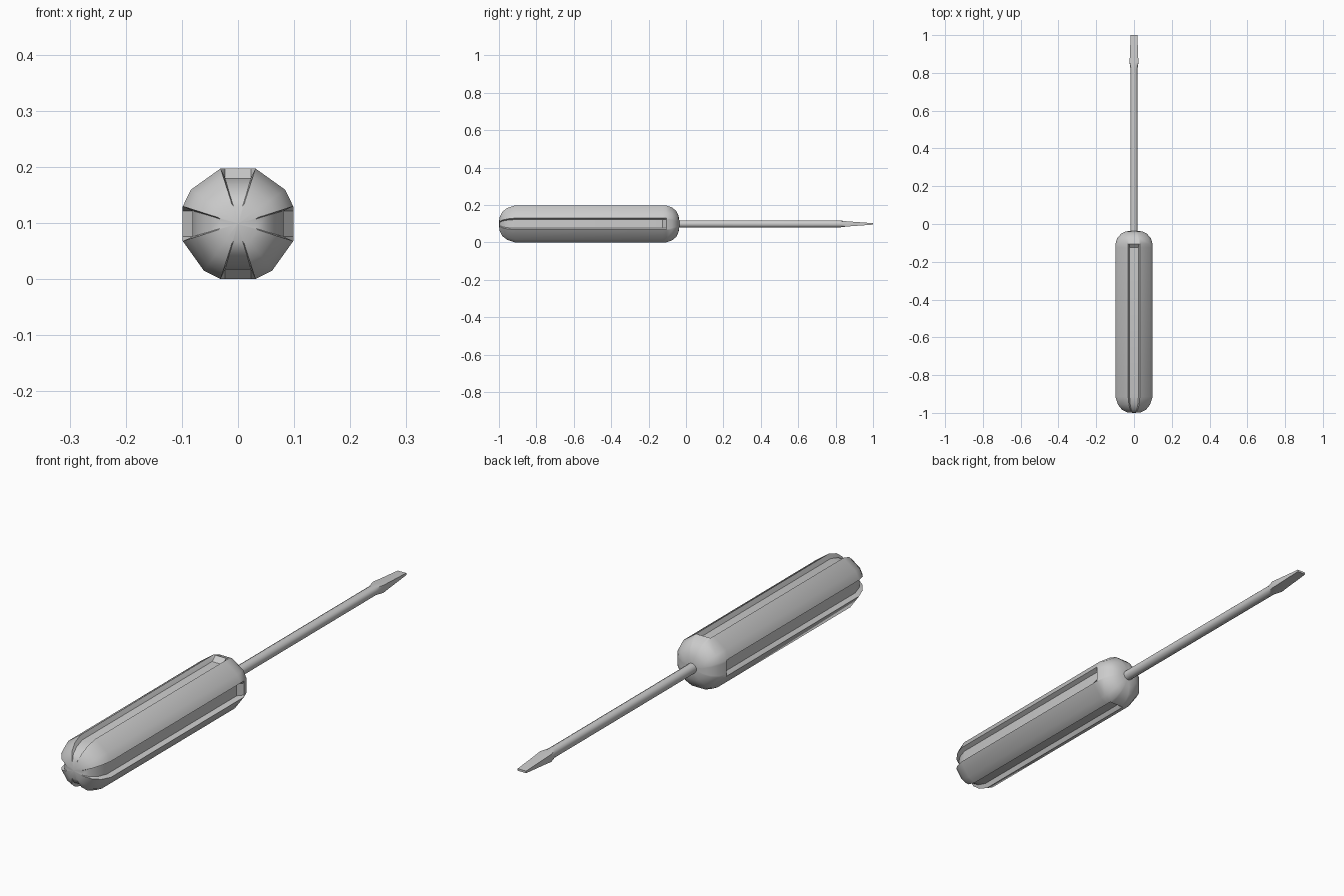
import bpy, bmesh, math

if "Cube" in bpy.data.objects:
    bpy.data.objects.remove(bpy.data.objects["Cube"])

CZ = 0.0985  # height of the long axis


def loft(name, rings, angle):
    """Skin a list of rings (each a list of x, y, z) and cap both ends."""
    bm = bmesh.new()
    loops = [[bm.verts.new(p) for p in ring] for ring in rings]
    n = len(loops[0])
    for a, b in zip(loops, loops[1:]):
        for i in range(n):
            j = (i + 1) % n
            bm.faces.new((a[i], a[j], b[j], b[i]))
    bm.faces.new(loops[0])
    bm.faces.new(loops[-1])
    bmesh.ops.recalc_face_normals(bm, faces=bm.faces)
    mesh = bpy.data.meshes.new(name)
    bm.to_mesh(mesh)
    bm.free()
    obj = bpy.data.objects.new(name, mesh)
    bpy.context.collection.objects.link(obj)
    bpy.ops.object.select_all(action='DESELECT')
    obj.select_set(True)
    bpy.context.view_layer.objects.active = obj
    bpy.ops.object.shade_smooth_by_angle(angle=math.radians(angle))
    return obj


# Handle: faceted section with four grooves, domed at both ends
def handle_ring(y, s, groove):
    r = 0.1035
    ridge = [36, 144, 234, 306]  # single facet corner between grooves
    pts = []
    for k in range(4):
        floor = 0.0985 - 0.017 * groove
        t = math.radians(90 * k)
        for d, w in ((0.0985, -0.031), (floor, -0.023), (floor, 0.023), (0.0985, 0.031)):
            pts.append((d * math.cos(t) - w * math.sin(t), d * math.sin(t) + w * math.cos(t)))
        a = math.radians(ridge[k])
        pts.append((r * math.cos(a), r * math.sin(a)))
    return [(x * s, y, CZ + z * s) for x, z in pts]


handle_profile = [
    (-1.0, 0.03, 0), (-0.997, 0.36, 0.6), (-0.982, 0.66, 1), (-0.955, 0.87, 1),
    (-0.915, 1, 1), (-0.125, 1, 1), (-0.105, 1, 0), (-0.075, 0.9, 0),
    (-0.052, 0.7, 0), (-0.04, 0.45, 0), (-0.036, 0.2, 0),
]
loft("handle", [handle_ring(*p) for p in handle_profile], 32)


# Shank and blade: round rod that flares and tapers into a flat tip
def rod_ring(y, hx, hz, square):
    ring = []
    for i in range(12):
        a = math.radians(15 + 30 * i)
        c, s = math.cos(a), math.sin(a)
        f = 1 + square * (1 / max(abs(c), abs(s)) - 1)
        ring.append((hx * c * f, y, CZ + hz * s * f))
    return ring


rod_profile = [
    (-0.06, 0.0195, 0.0195, 0), (0.82, 0.0195, 0.0195, 0),
    (0.855, 0.0235, 0.0145, 1), (0.9, 0.0215, 0.011, 1), (1.0, 0.018, 0.004, 1),
]
loft("shank_and_blade", [rod_ring(*p) for p in rod_profile], 30)
